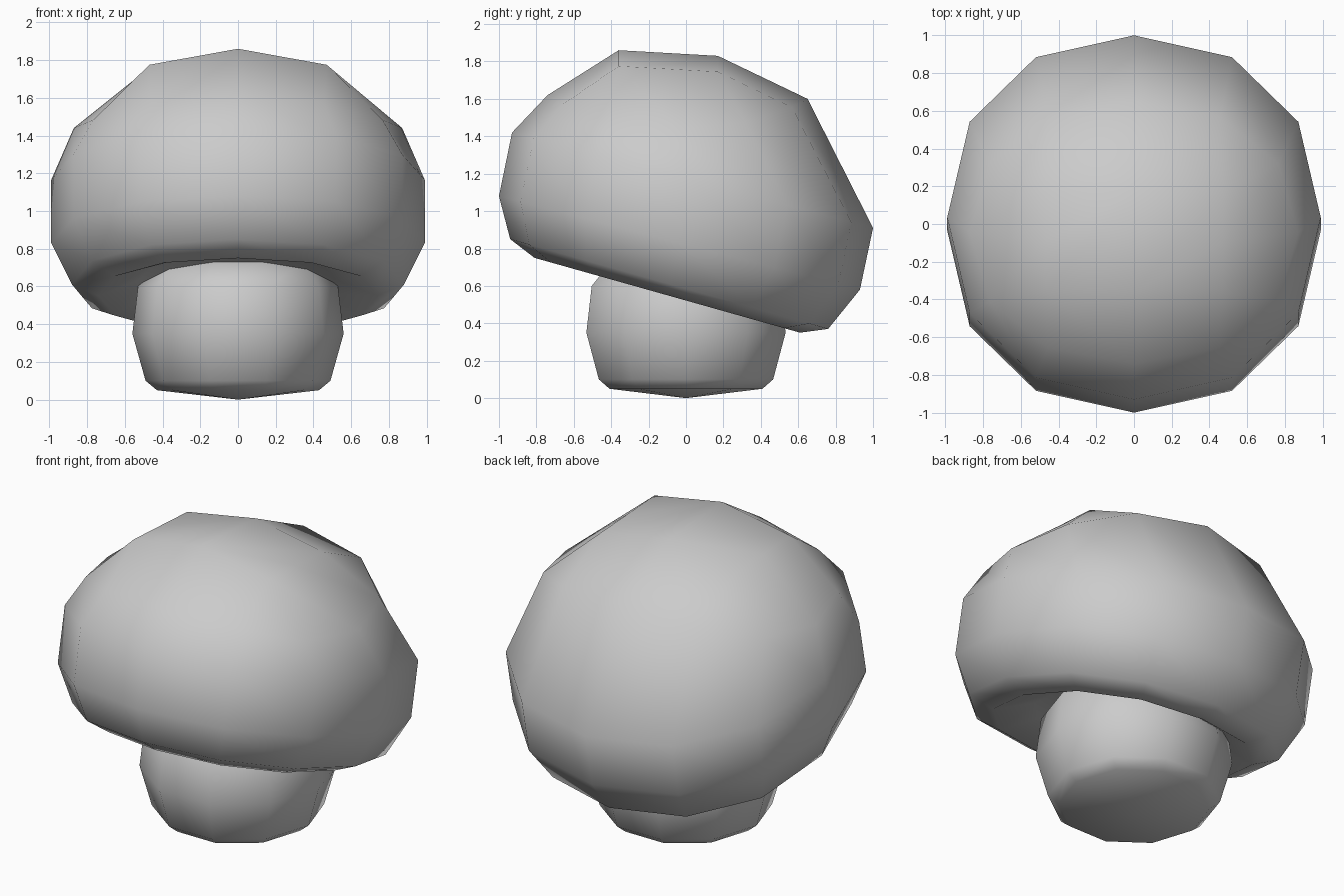
import bpy, bmesh
from math import sin, cos, pi

if "Cube" in bpy.data.objects:
    bpy.data.objects.remove(bpy.data.objects["Cube"])


def loft(name, rings, caps):
    """Skin equal-sized rings; caps(bm, first_ring, last_ring) closes the ends."""
    bm = bmesh.new()
    vs = [[bm.verts.new(p) for p in r] for r in rings]
    n = len(vs[0])
    for a, b in zip(vs, vs[1:]):
        for i in range(n):
            j = (i + 1) % n
            bm.faces.new((a[i], a[j], b[j], b[i]))
    caps(bm, vs[0], vs[-1])
    bmesh.ops.remove_doubles(bm, verts=bm.verts, dist=0.001)
    bmesh.ops.recalc_face_normals(bm, faces=bm.faces)
    me = bpy.data.meshes.new(name)
    bm.to_mesh(me)
    bm.free()
    me.shade_smooth()
    ob = bpy.data.objects.new(name, me)
    bpy.context.collection.objects.link(ob)
    return ob


def fan(bm, ring, tip):
    v = bm.verts.new(tip)
    for i in range(len(ring)):
        bm.faces.new((ring[i], ring[(i + 1) % len(ring)], v))


# Slightly rounded 12-gon: sine and cosine columns
QUARTER = [0, 0.525, 0.88, 1]
SIN = [QUARTER[i] for i in (0, 1, 2, 3, 2, 1)]
SIN += [-s for s in SIN]
COS = SIN[3:] + SIN[:3]


def cap_ring(back, front, half_width, side_z=None):
    """Ring through its back and front (y, z) points, sides at side_z."""
    my, mz = (back[0] + front[0]) / 2, (back[1] + front[1]) / 2
    hy, hz = back[0] - my, back[1] - mz
    drop = 0 if side_z is None else mz - side_z
    return [(half_width * s, my + hy * c, mz + hz * c - drop * s * s)
            for s, c in zip(SIN, COS)]


def crown_ring():
    """Boxy top ring: the round columns squashed onto a rectangle."""
    box = lambda t: max(-1, min(1, round(2 * t, 6)))
    return [(0.47 * box(s), -0.095 + 0.265 * box(c),
             1.845 - 0.015 * box(c) - 0.085 * abs(box(s))) for s, c in zip(SIN, COS)]


def close_cap(bm, low, high):
    fan(bm, low, (0, -0.10, 0.66))
    bm.faces.new(high[0:7])
    bm.faces.new(high[6:] + high[:1])


# Tilted cap, from the recessed underside up to the crown
loft("mushroom_cap", [
    cap_ring((0.42, 0.50), (-0.57, 0.77), 0.52),
    cap_ring((0.61, 0.35), (-0.81, 0.75), 0.74),
    cap_ring((0.76, 0.37), (-0.94, 0.85), 0.88),
    cap_ring((0.93, 0.58), (-1.00, 1.08), 0.99),
    cap_ring((1.00, 0.91), (-0.93, 1.42), 0.99),
    cap_ring((0.65, 1.60), (-0.74, 1.62), 0.87, 1.44),
    crown_ring(),
], close_cap)


# Ten-sided stem with a shallow pointed base
def close_stem(bm, low, high):
    fan(bm, low, (0, 0, 0))
    bm.faces.new(high)


loft("mushroom_stem", [
    [(r * cos(i * pi / 5), r * sin(i * pi / 5), z) for i in range(10)]
    for r, z in [(0.43, 0.05), (0.49, 0.10), (0.56, 0.35), (0.53, 0.60), (0.42, 0.73)]
], close_stem)
